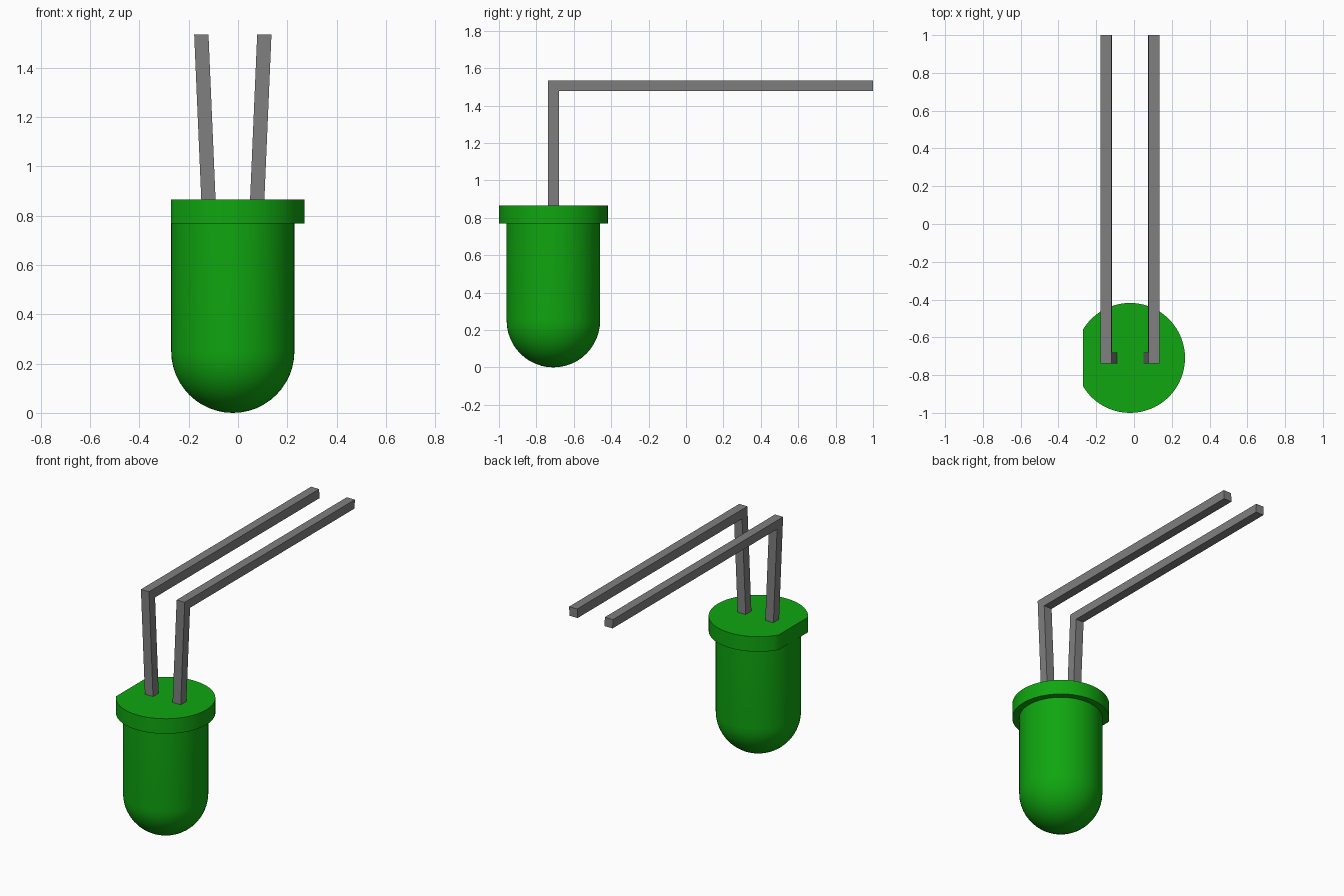
import bpy, bmesh, math

cube = bpy.data.objects.get("Cube")
if cube:
    bpy.data.objects.remove(cube, do_unlink=True)

CX, CY = -0.021, -0.709      # axis of the bulb
BODY_R, RIM_R = 0.25, 0.291
RIM_LOW, RIM_TOP = 0.768, 0.865


def material(name, rgb):
    mat = bpy.data.materials.new(name)
    mat.use_nodes = True
    mat.diffuse_color = (*rgb, 1)
    mat.node_tree.nodes["Principled BSDF"].inputs["Base Color"].default_value = (*rgb, 1)
    return mat


green = material("green_plastic", (0.005, 0.38, 0.005))
grey = material("grey_metal", (0.214, 0.214, 0.214))


def finish(name, bm, mat, smooth=False):
    bmesh.ops.recalc_face_normals(bm, faces=bm.faces[:])
    mesh = bpy.data.meshes.new(name)
    bm.to_mesh(mesh)
    bm.free()
    mesh.materials.append(mat)
    obj = bpy.data.objects.new(name, mesh)
    bpy.context.collection.objects.link(obj)
    if smooth:
        bpy.ops.object.select_all(action='DESELECT')
        obj.select_set(True)
        bpy.context.view_layer.objects.active = obj
        bpy.ops.object.shade_smooth_by_angle(angle=math.radians(35))
    return obj


def extrude(bm, points, vector):
    """Fill an outline and pull it along a vector into a closed solid."""
    face = bm.faces.new([bm.verts.new(p) for p in points])
    new = bmesh.ops.extrude_face_region(bm, geom=[face])["geom"]
    bmesh.ops.translate(bm, vec=vector, verts=[v for v in new if isinstance(v, bmesh.types.BMVert)])


# Bulb: domed profile spun round its axis, closed inside the rim
bm = bmesh.new()
profile = [(BODY_R * math.sin(a), BODY_R - BODY_R * math.cos(a))
           for a in (math.pi / 2 * i / 12 for i in range(13))]
profile += [(BODY_R, 0.80), (0, 0.80)]
verts = [bm.verts.new((CX + r, CY, z)) for r, z in profile]
edges = [bm.edges.new(pair) for pair in zip(verts, verts[1:])]
bmesh.ops.spin(bm, geom=verts + edges, cent=(CX, CY, 0), axis=(0, 0, 1),
               angle=math.tau, steps=64)
bmesh.ops.remove_doubles(bm, verts=bm.verts[:], dist=1e-4)
finish("bulb", bm, green, True)

# Rim: disc with a flat cut on its right side, level with the bulb wall
bm = bmesh.new()
half = math.pi - math.acos(BODY_R / RIM_R)
arc = [-half + 2 * half * i / 56 for i in range(57)]
extrude(bm, [(CX + RIM_R * math.cos(a), CY + RIM_R * math.sin(a), RIM_LOW) for a in arc],
        (0, 0, RIM_TOP - RIM_LOW))
finish("rim", bm, green, True)

# Leads: bent bars that splay apart as they rise
T = 0.058
Y0, Y1, Z0, Z1 = -0.738, 1.0, 0.83, 1.535
outline = [(Y0, Z0), (Y0 + T, Z0), (Y0 + T, Z1 - T), (Y1, Z1 - T), (Y1, Z1), (Y0, Z1)]
for name, side in (("right_lead", -1), ("left_lead", 1)):
    bm = bmesh.new()
    extrude(bm, [(-T / 2, y, z) for y, z in outline], (T, 0, 0))
    for v in bm.verts:
        v.co.x += CX + side * (0.099 + 0.043 * (v.co.z - RIM_TOP))
    finish(name, bm, grey)
